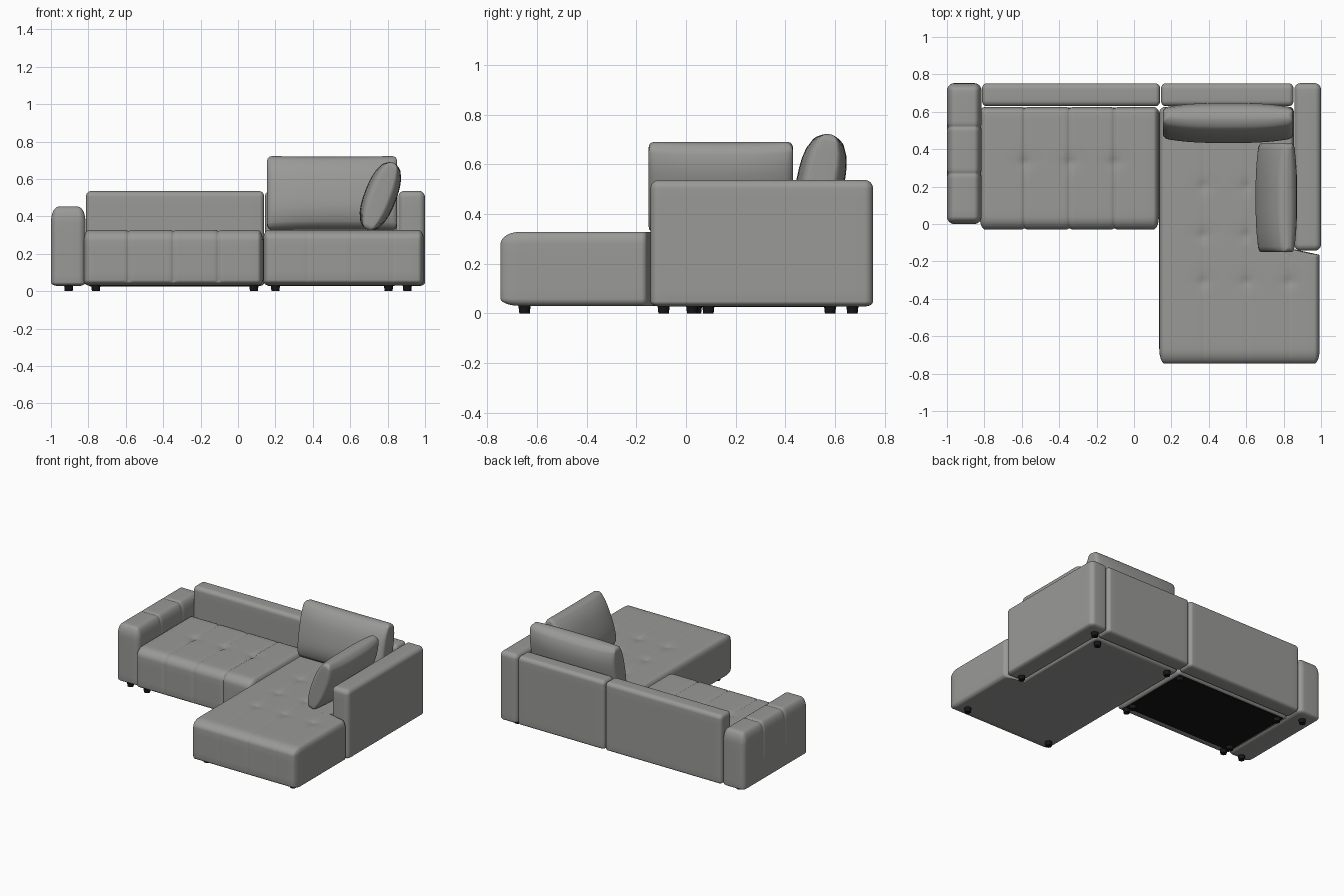
import bpy, bmesh, math
from mathutils import Vector, Matrix

if "Cube" in bpy.data.objects:
    bpy.data.objects.remove(bpy.data.objects["Cube"])


def material(name, rgb):
    m = bpy.data.materials.new(name)
    m.diffuse_color = (*rgb, 1)
    m.use_nodes = True
    m.node_tree.nodes["Principled BSDF"].inputs["Base Color"].default_value = m.diffuse_color
    return m


FABRIC = material("grey fabric", (0.32, 0.32, 0.31))
BLACK = material("black plastic", (0.008, 0.008, 0.008))


def steps(lo, hi, rlo, rhi, extra):
    """Grid positions along one axis: dense in the rounded ends and at seams."""
    c = [lo + rlo * i / 5 for i in range(6)] + [hi - rhi * i / 5 for i in range(6)]
    a, b = lo + rlo, hi - rhi
    n = max(1, round((b - a) / 0.04))
    c += [a + (b - a) * i / n for i in range(1, n)]
    for s in extra:
        c += [s + o for o in (-0.03, -0.015, -0.007, 0, 0.007, 0.015, 0.03)]
    out = []
    for v in sorted(c):
        if lo <= v <= hi and (not out or v - out[-1] > 0.0015):
            out.append(v)
    out[-1] = hi
    return out


def soft_box(name, lo, hi, rlo, rhi=None, seams=((), (), ()), dent=None, warp=None):
    """Upholstered box with its own corner radius on every side."""
    rhi = rhi or rlo
    axes = [steps(lo[i], hi[i], rlo[i], rhi[i], seams[i]) for i in range(3)]
    bm = bmesh.new()
    verts = {}

    def vert(key):
        if key not in verts:
            p = Vector([axes[i][key[i]] for i in range(3)])
            inner, d, rad = Vector(), Vector(), Vector()
            for i in range(3):
                inner[i] = min(max(p[i], lo[i] + rlo[i]), hi[i] - rhi[i])
                rad[i] = rlo[i] if p[i] < inner[i] else rhi[i]
                d[i] = (p[i] - inner[i]) / rad[i]
            n = d.normalized()
            p = inner + n * rad
            if dent:
                p -= n * dent(p, n)
            if warp:
                p = warp(p)
            verts[key] = bm.verts.new(p)
        return verts[key]

    for ax in range(3):
        u, v = (ax + 1) % 3, (ax + 2) % 3
        for side in (0, len(axes[ax]) - 1):
            for i in range(len(axes[u]) - 1):
                for j in range(len(axes[v]) - 1):
                    quad = []
                    for di, dj in ((0, 0), (1, 0), (1, 1), (0, 1)):
                        key = [0, 0, 0]
                        key[ax], key[u], key[v] = side, i + di, j + dj
                        quad.append(vert(tuple(key)))
                    bm.faces.new(quad)
    bmesh.ops.recalc_face_normals(bm, faces=bm.faces)
    return finish(name, bm, FABRIC)


def finish(name, bm, mat, smooth=True):
    me = bpy.data.meshes.new(name)
    bm.to_mesh(me)
    bm.free()
    me.materials.append(mat)
    for f in me.polygons:
        f.use_smooth = smooth
    ob = bpy.data.objects.new(name, me)
    bpy.context.collection.objects.link(ob)
    return ob


def bump(t, width):
    return math.exp(-(t / width) ** 2)


def stitched(axis, lines, depth, tufts=(), tuft_depth=0.0, zmin=-1):
    """Dent function: stitched grooves across one axis plus round tufts on top."""
    def dent(p, n):
        if n.z < -0.3 or p.z < zmin:
            return 0
        d = sum(depth * bump(p[axis] - s, 0.008) for s in lines)
        if n.z > 0.7:
            d += sum(tuft_depth * bump(math.hypot(p.x - x, p.y - y), 0.035) for x, y in tufts)
        return d
    return dent


# Left seat with four stitched panels
sx = (-0.585, -0.345, -0.105)
soft_box("left_seat", (-0.825, -0.03, 0.03), (0.133, 0.625, 0.328),
         (0.03, 0.07, 0.03), (0.03, 0.03, 0.06), (sx, (0.33,), ()),
         stitched(0, sx, 0.008, [(x, 0.33) for x in sx], 0.009))

# Chaise, narrowed where the right arm stands beside it
cx, cy = (0.37, 0.6, 0.83), (0.2, -0.06, -0.31)


def notch(p):
    t = min(max((p.y + 0.165) / 0.03, 0), 1)
    if p.x > 0.6:
        p.x = 0.6 + (p.x - 0.6) * (1 - t * (1 - 0.255 / 0.393))
    return p


soft_box("chaise_seat", (0.135, -0.747, 0.03), (0.993, 0.625, 0.328),
         (0.03, 0.08, 0.03), (0.03, 0.03, 0.05), (cx, cy + (-0.15,), ()),
         stitched(0, cx, 0.0015, [(x, y) for x in cx[:2] for y in cy] + [(0.83, -0.31)], 0.008),
         notch)

# Left arm with two seams, right arm, back rests
ay = (0.27, 0.52)
soft_box("left_arm", (-1, 0.0, 0.028), (-0.815, 0.753, 0.452), (0.04, 0.04, 0.02),
         (0.04, 0.04, 0.085), ((), ay, ()), stitched(1, ay, 0.006, zmin=0.2))
soft_box("right_arm", (0.857, -0.143, 0.028), (1, 0.753, 0.537), (0.035, 0.035, 0.02),
         (0.035, 0.035, 0.035))
for nm, x0, x1 in (("left_back", -0.813, 0.14), ("right_back", 0.144, 0.853)):
    soft_box(nm, (x0, 0.63, 0.028), (x1, 0.752, 0.535), (0.025, 0.03, 0.02), (0.025, 0.03, 0.03))


# Loose cushions: soft box puffed into a lens, then leaned back
def cushion(name, w, h, t, place, power):
    def puff(p):
        u, v = min(abs(p.x / w), 1), min(abs(p.z / h), 1)
        p.y *= (0.12 + 0.88 * math.sqrt(1 - v ** power)) * (1 - 0.3 * u ** 3)
        p.z *= 1 - 0.015 * (1 - u * u)
        return p
    ob = soft_box(name, (-w, -t, -h), (w, t, h), (0.03, 0.03, 0.03), warp=puff)
    ob.data.transform(place)


cushion("back_cushion", 0.347, 0.2, 0.096,
        Matrix.Translation((0.503, 0.54, 0.525)) @ Matrix.Rotation(-0.2, 4, 'X'), 2.8)
cushion("side_cushion", 0.29, 0.193, 0.086,
        Matrix.Translation((0.761, 0.14, 0.508)) @ Matrix.Rotation(-math.pi / 2, 4, 'Z')
        @ Matrix.Rotation(-0.37, 4, 'X'), 2.4)

# Dark cloth under the left seat
bm = bmesh.new()
bmesh.ops.create_cube(bm, size=1, matrix=Matrix.Translation((-0.342, 0.325, 0.028))
                      @ Matrix.Diagonal((0.9, 0.56, 0.006, 1)))
finish("seat_underside", bm, BLACK, False)

# Feet
bm = bmesh.new()
for x, y in [(-0.905, 0.04), (-0.905, 0.67), (0.905, -0.09), (0.905, 0.67),
             (-0.76, 0.025), (-0.76, 0.09), (-0.76, 0.58), (0.085, 0.025), (0.085, 0.09),
             (0.085, 0.58), (0.2, -0.65), (0.905, -0.65), (0.2, 0.58), (0.805, 0.58)]:
    bmesh.ops.create_cone(bm, cap_ends=True, segments=16, radius1=0.021, radius2=0.025,
                          depth=0.034, matrix=Matrix.Translation((x, y, 0.017)))
finish("feet", bm, BLACK, False)
